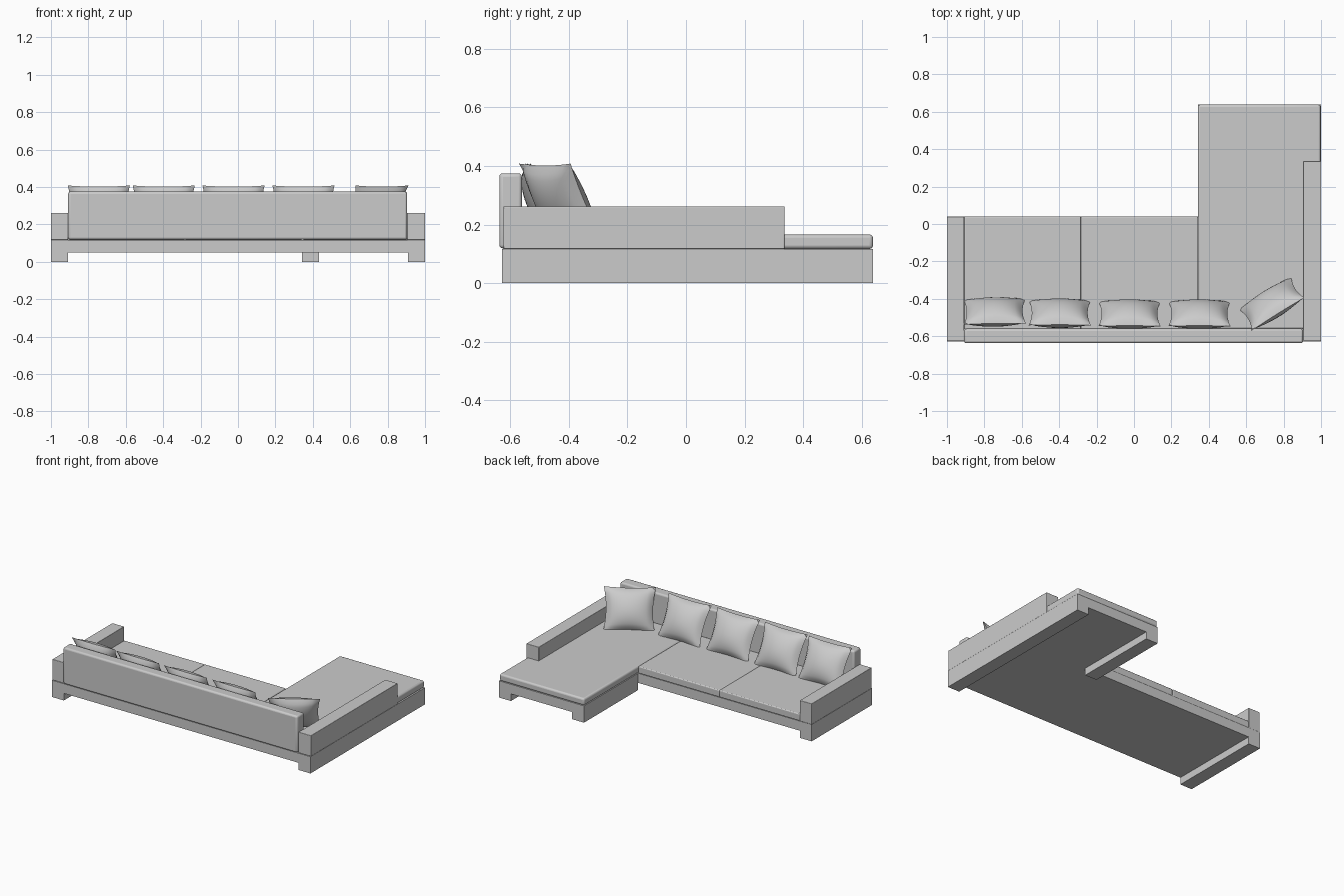
import bpy, bmesh, math

cube = bpy.data.objects.get("Cube")
if cube:
    bpy.data.objects.remove(cube, do_unlink=True)

fabric = bpy.data.materials.new("light_grey_fabric")
fabric.use_nodes = True
grey = (0.6, 0.6, 0.6, 1)
fabric.diffuse_color = grey
fabric.node_tree.nodes["Principled BSDF"].inputs["Base Color"].default_value = grey


def finish(name, bm, bevel=0, smooth=None):
    """Turn a bmesh into a named object with optional rounded edges."""
    bmesh.ops.recalc_face_normals(bm, faces=bm.faces)
    mesh = bpy.data.meshes.new(name)
    bm.to_mesh(mesh)
    bm.free()
    mesh.materials.append(fabric)
    ob = bpy.data.objects.new(name, mesh)
    bpy.context.collection.objects.link(ob)
    if bevel:
        mod = ob.modifiers.new("rounded_edges", "BEVEL")
        mod.width, mod.segments = bevel, 3
    if smooth:
        bpy.ops.object.select_all(action="DESELECT")
        ob.select_set(True)
        bpy.context.view_layer.objects.active = ob
        bpy.ops.object.shade_smooth_by_angle(angle=math.radians(smooth))
    return ob


def prism(name, outline, z0, z1, bevel=0):
    """Extrude a flat outline from z0 up to z1."""
    bm = bmesh.new()
    face = bm.faces.new([bm.verts.new((x, y, z0)) for x, y in outline])
    top = bmesh.ops.extrude_face_region(bm, geom=[face])["geom"]
    moved = [v for v in top if isinstance(v, bmesh.types.BMVert)]
    bmesh.ops.translate(bm, verts=moved, vec=(0, 0, z1 - z0))
    return finish(name, bm, bevel, 40 if bevel else None)


def box(name, x0, x1, y0, y1, z0, z1, bevel=0):
    return prism(name, [(x0, y0), (x1, y0), (x1, y1), (x0, y1)], z0, z1, bevel)


BACK, SEAT, END = -0.628, 0.04, 0.638   # depth limits
INNER = 0.342                           # inner side of the chaise
DECK, CUSHION, ARM = 0.117, 0.166, 0.262

# L-shaped base on runner legs
prism("base", [(-1, BACK), (1, BACK), (1, END), (INNER, END),
               (INNER, SEAT), (-1, SEAT)], 0.05, DECK)
box("right_leg", -1, -0.908, BACK, SEAT, 0, 0.05)
box("left_leg", 0.908, 1, BACK, END, 0, 0.05)
box("chaise_leg", INNER, 0.434, SEAT, END, 0, 0.05)

# Arms and backrest
box("right_arm", -1, -0.908, -0.623, SEAT, DECK, ARM, 0.003)
box("left_arm", 0.904, 1, -0.623, 0.336, DECK, ARM, 0.003)
box("backrest", -0.908, 0.904, -0.637, -0.56, 0.119, 0.375, 0.012)

# Seat cushions
box("seat_cushion_right", -0.908, -0.284, -0.562, SEAT, DECK, CUSHION, 0.006)
box("seat_cushion_middle", -0.284, INNER, -0.562, SEAT, DECK, CUSHION, 0.006)
box("chaise_cushion", INNER, 0.997, -0.562, END, DECK, CUSHION, 0.012)


def pillow(name, x, y, turn):
    """Pinched square pillow leaning against the backrest."""
    n, half_w, half_h, puff = 14, 0.166, 0.147, 0.062
    bm = bmesh.new()
    for side in (-1, 1):
        rows = []
        for j in range(n + 1):
            v = 2 * j / n - 1
            row = []
            for i in range(n + 1):
                u = 2 * i / n - 1
                px = half_w * u * (1 - 0.10 * (1 - v * v))
                pinch = 0.05 if v > 0 else 0.14
                pz = half_h * v * (1 - pinch * (1 - u * u))
                bulge = ((1 - u * u) * (1 - v * v)) ** 0.6
                row.append(bm.verts.new((px, side * puff * bulge, pz)))
            rows.append(row)
        for a, b in zip(rows, rows[1:]):
            for i in range(n):
                bm.faces.new((a[i], a[i + 1], b[i + 1], b[i]))
    bmesh.ops.remove_doubles(bm, verts=bm.verts, dist=0.0005)
    ob = finish(name, bm, 0, 60)
    ob.location = (x, y, 0.277)
    ob.rotation_euler = (math.radians(27), 0, math.radians(turn))


# Row of pillows, the last one turned into the corner
for k, (x, y, turn) in enumerate([(-0.745, -0.468, 1), (-0.397, -0.475, 0),
                                  (-0.024, -0.48, 0), (0.35, -0.48, 0),
                                  (0.735, -0.425, 32)]):
    pillow(f"pillow_{k + 1}", x, y, turn)
